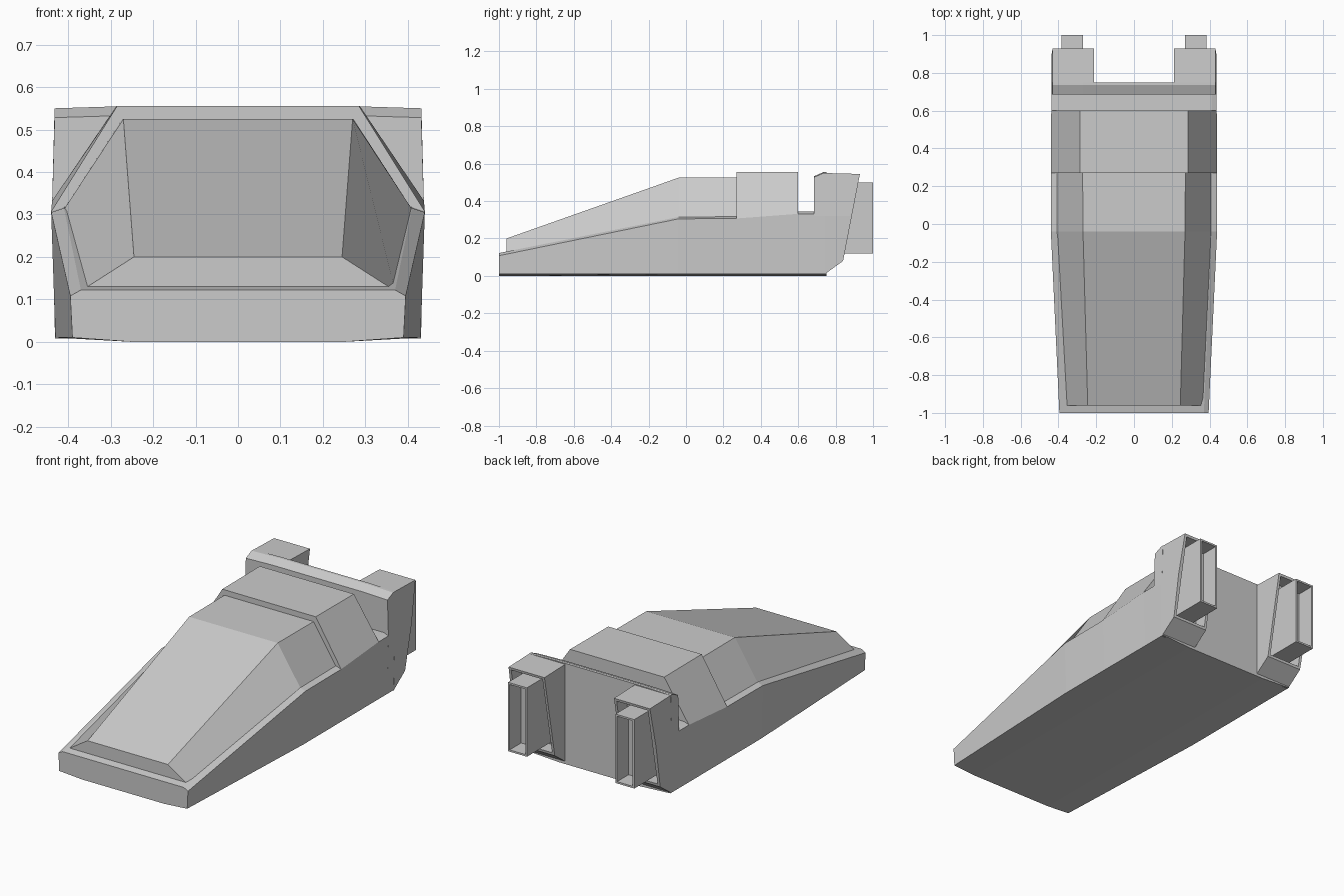
import bpy
import bmesh
from mathutils import Vector

if "Cube" in bpy.data.objects:
    bpy.data.objects.remove(bpy.data.objects["Cube"])

GREY = (0.6, 0.6, 0.6, 1)
grey = bpy.data.materials.new("plain_grey")
grey.use_nodes = True
grey.diffuse_color = GREY
grey.node_tree.nodes["Principled BSDF"].inputs["Base Color"].default_value = GREY


def finish(name, bm):
    bmesh.ops.recalc_face_normals(bm, faces=bm.faces)
    mesh = bpy.data.meshes.new(name)
    bm.to_mesh(mesh)
    bm.free()
    mesh.materials.append(grey)
    obj = bpy.data.objects.new(name, mesh)
    bpy.context.collection.objects.link(obj)
    return obj


def loft(name, sections):
    """Skin symmetric sections (y, half outline of x, z from bottom to top)."""
    bm = bmesh.new()
    rings = []
    for y, half in sections:
        outline = half + [(-x, z) for x, z in reversed(half)]
        rings.append([bm.verts.new((x, y, z)) for x, z in outline])
    for a, b in zip(rings, rings[1:]):
        for i in range(len(a)):
            j = (i + 1) % len(a)
            bm.faces.new((a[i], a[j], b[j], b[i]))
    bm.faces.new(rings[0])
    bm.faces.new(rings[-1])
    return finish(name, bm)


def recessed_prism(name, profile, x0, x1, rim, depth):
    """Extrude a y, z profile across x and sink a pocket into its rear face."""
    bm = bmesh.new()
    a = [bm.verts.new((x0, y, z)) for y, z in profile]
    b = [bm.verts.new((x1, y, z)) for y, z in profile]
    bm.faces.new(a)
    bm.faces.new(b)
    for i in range(len(a)):
        j = (i + 1) % len(a)
        bm.faces.new((a[i], a[j], b[j], b[i]))
    bmesh.ops.recalc_face_normals(bm, faces=bm.faces)
    bm.normal_update()
    rear = max(bm.faces, key=lambda f: f.normal.y)
    bmesh.ops.inset_region(bm, faces=[rear], thickness=rim)
    floor = bmesh.ops.extrude_face_region(bm, geom=[rear])["geom"]
    moved = [v for v in floor if isinstance(v, bmesh.types.BMVert)]
    bmesh.ops.translate(bm, verts=moved, vec=Vector((0, -depth, 0)))
    if rear.is_valid:
        bmesh.ops.delete(bm, geom=[rear], context="FACES_ONLY")
    return bm


def mirrored(obj):
    obj.modifiers.new("Mirror", "MIRROR").use_mirror_merge = False


# Lower hull with a narrow shoulder ledge
def hull_section(y, bottom, shoulder, ledge):
    return y, [(0.25, 0), (bottom, 0.01), shoulder, ledge]


loft("hull", [
    hull_section(-1, 0.39, (0.395, 0.108), (0.37, 0.122)),
    hull_section(-0.04, 0.43, (0.44, 0.305), (0.41, 0.315)),
    hull_section(0.27, 0.43, (0.44, 0.307), (0.41, 0.317)),
    hull_section(0.6, 0.43, (0.438, 0.332), (0.41, 0.343)),
    hull_section(0.685, 0.43, (0.438, 0.332), (0.41, 0.343)),
])

# Sloping cabin
loft("cabin", [
    (-0.96, [(0.37, 0.12), (0.245, 0.2)]),
    (-0.04, [(0.41, 0.312), (0.27, 0.525)]),
    (0.28, [(0.41, 0.312), (0.272, 0.525)]),
])

# Raised block behind the cabin
loft("raised_block", [
    (0.27, [(0.44, 0.307), (0.285, 0.555)]),
    (0.6, [(0.438, 0.332), (0.287, 0.555)]),
])


# Rear bulkhead with a chamfered top edge
def wall_section(y, drop):
    return y, [(0.25, 0), (0.43, 0.01), (0.438, 0.32),
               (0.432, 0.55 - drop), (0.27, 0.555 - drop)]


loft("rear_bulkhead", [
    wall_section(0.685, 0.022),
    wall_section(0.735, 0),
    wall_section(0.75, 0),
])

# Engine pods with pocketed rear faces and slightly bulged outer sides
bm = recessed_prism(
    "engine_pods", [(0.74, 0.008), (0.84, 0.08), (0.93, 0.545), (0.74, 0.55)],
    0.212, 0.431, 0.02, 0.08)
bmesh.ops.bisect_plane(bm, geom=bm.verts[:] + bm.edges[:] + bm.faces[:],
                       plane_co=(0, 0, 0.32), plane_no=(0, 0, 1))
for v in bm.verts:
    if abs(v.co.z - 0.32) < 0.001 and v.co.x > 0.425:
        v.co.x += 0.007
mirrored(finish("engine_pods", bm))

# Hollow exhaust boxes
bm = recessed_prism(
    "exhausts", [(0.76, 0.12), (1.0, 0.12), (1.0, 0.5), (0.76, 0.5)],
    0.27, 0.385, 0.014, 0.1)
mirrored(finish("exhausts", bm))
